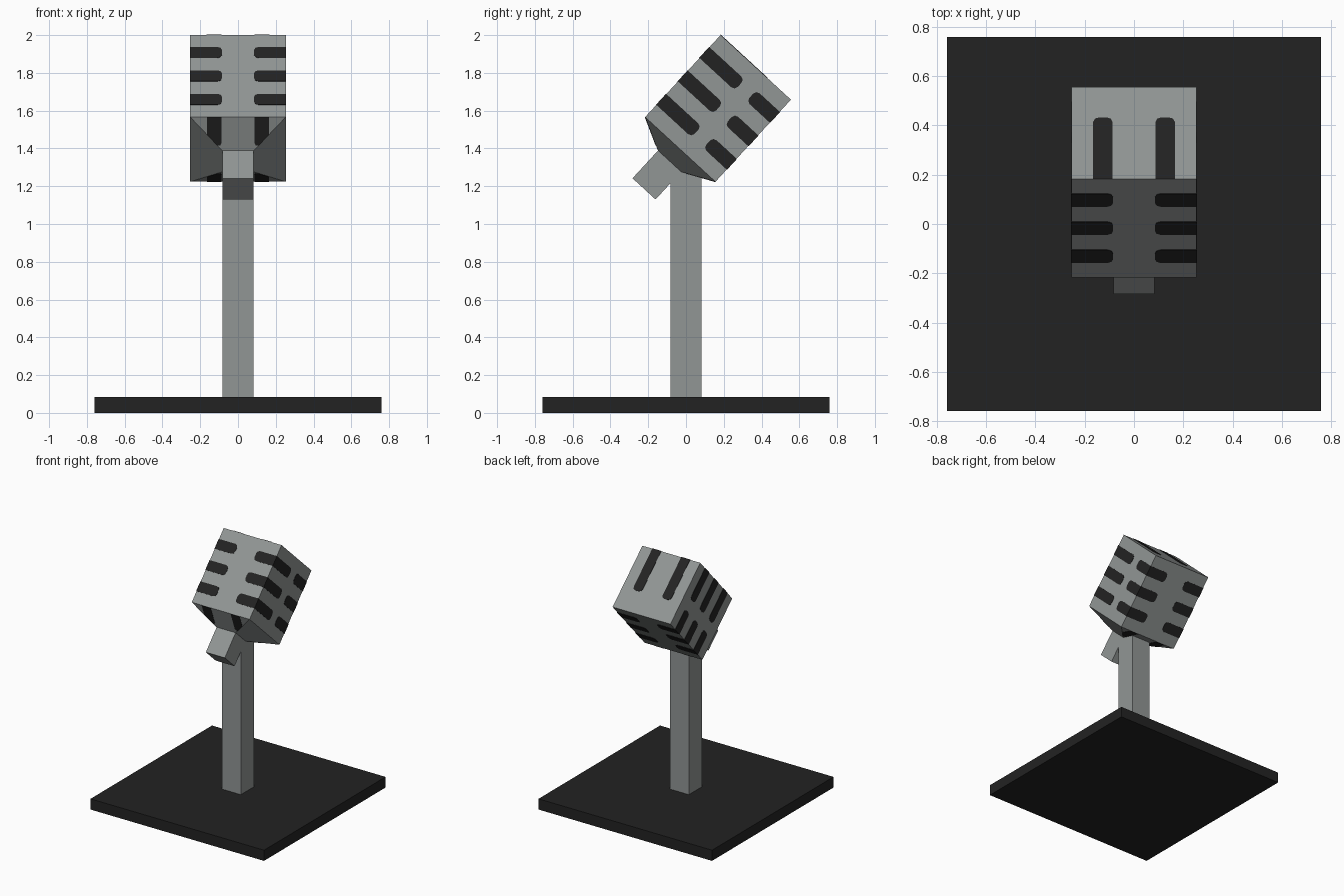
import bpy, bmesh, math
from mathutils import Matrix, Vector

if "Cube" in bpy.data.objects:
    bpy.data.objects.remove(bpy.data.objects["Cube"])

U = 0.0843          # base unit of the design
T = 0.002           # thickness of the slot plates
H = 0.039           # half width of a slot
TILT = Matrix.Translation((0, -0.03, 1.395)) @ Matrix.Rotation(math.radians(-42.6), 4, 'X')


def material(name, rgb):
    m = bpy.data.materials.new(name)
    m.diffuse_color = (*rgb, 1)
    m.use_nodes = True
    m.node_tree.nodes["Principled BSDF"].inputs["Base Color"].default_value = m.diffuse_color
    return m


grey = material("metal grey", (0.285, 0.305, 0.30))
black = material("matte black", (0.0165, 0.0165, 0.0165))


def finish(name, bm, mat, matrix=Matrix()):
    me = bpy.data.meshes.new(name)
    bm.to_mesh(me)
    bm.free()
    me.materials.append(mat)
    ob = bpy.data.objects.new(name, me)
    ob.matrix_world = matrix
    bpy.context.collection.objects.link(ob)
    return ob


def block(name, mat, half_bottom, half_top, z0, z1, matrix=Matrix()):
    """Square block, optionally tapered."""
    bm = bmesh.new()
    bmesh.ops.create_cube(bm, size=2)
    for v in bm.verts:
        half = half_top if v.co.z > 0 else half_bottom
        v.co = (v.co.x * half, v.co.y * half, z1 if v.co.z > 0 else z0)
    return finish(name, bm, mat, matrix)


# Stand
block("base", black, 9 * U, 9 * U, 0, U)
block("post", grey, 0.983 * U, 0.983 * U, U, 1.30)

# Tilted head, tapered neck and stub
block("head", grey, 3 * U, 3 * U, 0, 7 * U, TILT)
block("neck", grey, U, 3 * U, -U, 0, TILT)
block("stub", grey, 0.983 * U, 0.983 * U, -0.284, -U, TILT)

# Dark slots, as thin plates in head space
slots = bmesh.new()


def plate(points, normal):
    lift = Vector(normal).normalized() * T
    low = [slots.verts.new(p) for p in points]
    high = [slots.verts.new(p + lift) for p in points]
    slots.faces.new(high)
    n = len(points)
    for i in range(n):
        slots.faces.new((low[i], low[(i + 1) % n], high[(i + 1) % n], high[i]))


def slot(origin, along, across, normal, length):
    """Slot that starts square at an edge and ends rounded."""
    o, a, c = Vector(origin), Vector(along), Vector(across)
    outline = [(-T, -H), (length - 0.024, -H), (length - 0.007, -H + 0.007), (length, -H + 0.024),
               (length, H - 0.024), (length - 0.007, H - 0.007), (length - 0.024, H), (-T, H)]
    plate([o + a * s + c * t for s, t in outline], normal)


W = 3 * U
for side in (-1, 1):
    for row in (1.5, 3.5, 5.5):
        z = row * U
        for face in (-1, 1):
            # front and back walls
            slot((side * W, face * W, z), (-side, 0, 0), (0, 0, 1), (0, face, 0), 2 * U)
            # side walls: long slots from the front, short from the back
            slot((side * W, face * W, z), (0, -face, 0), (0, 0, 1), (side, 0, 0),
                 3 * U if face < 0 else 2 * U)
    # top slots
    slot((side * 1.5 * U, -W, 7 * U), (0, 1, 0), (1, 0, 0), (0, 0, 1), 4 * U)
    # stripes on the front and back of the neck
    for face in (-1, 1):
        outline = [(1.04, 0), (1.96, 0), (1.96, 0.52), (1.3, 0.85), (1.12, 0.85), (1.04, 0.78)]
        plate([Vector((side * x * U, face * (3 - 2 * t) * U, -t * U)) for x, t in outline],
              (0, face, -2))

bmesh.ops.recalc_face_normals(slots, faces=slots.faces)
finish("slots", slots, black, TILT)
